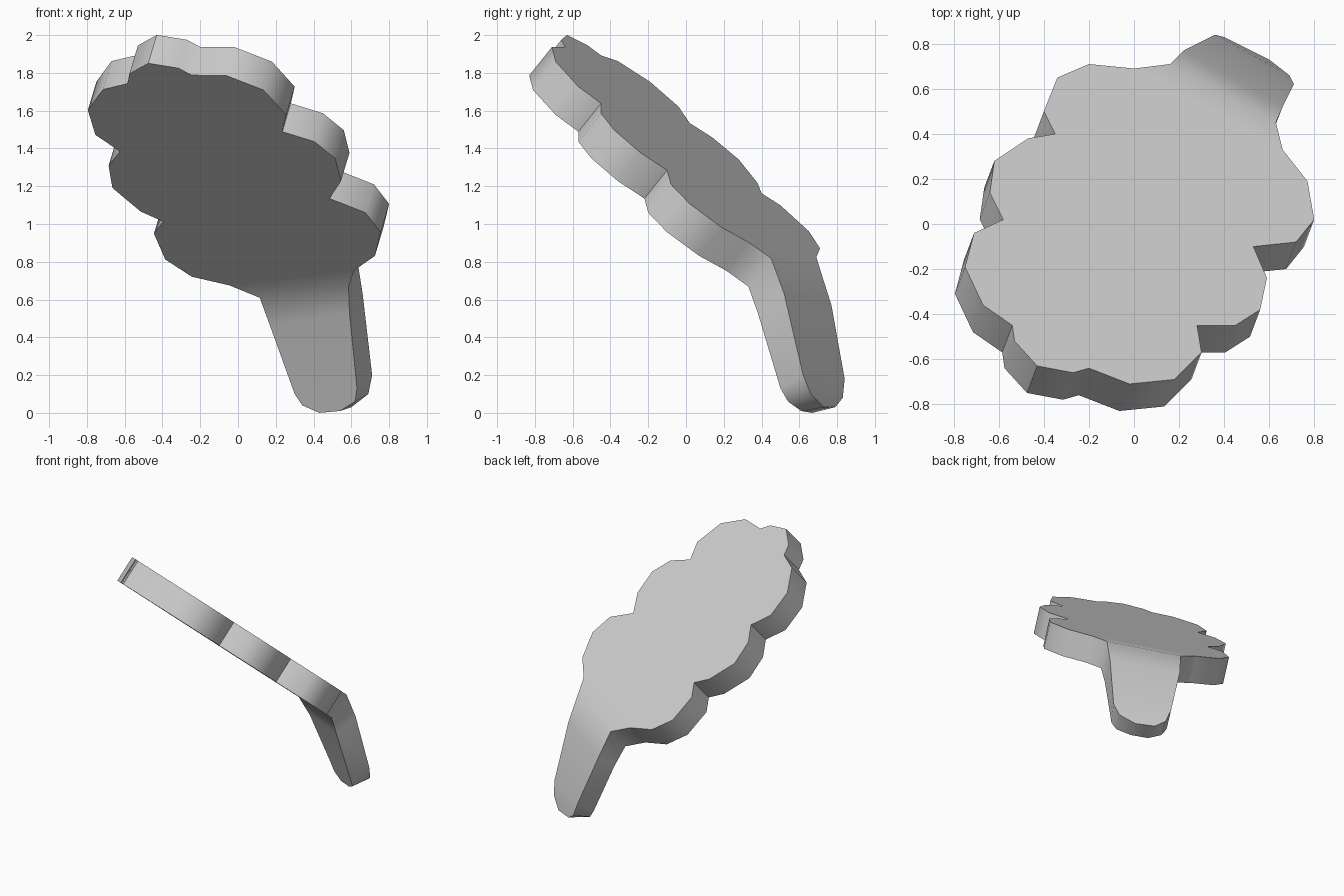
import bpy, bmesh, math
from mathutils import Vector

cube = bpy.data.objects.get("Cube")
if cube:
    bpy.data.objects.remove(cube, do_unlink=True)

mat = bpy.data.materials.new("light_grey")
mat.use_nodes = True
grey = (0.6, 0.6, 0.6, 1)
mat.diffuse_color = grey
for node in mat.node_tree.nodes:
    if node.type == "BSDF_PRINCIPLED":
        node.inputs["Base Color"].default_value = grey

# Scalloped outline of the tilted head seen from above, from the right of the
# handle round to its left
outline = [
    (.63, .45), (.66, .33), (.77, .19), (.8, .02), (.72, -.08), (.53, -.1),
    (.59, -.24), (.56, -.38), (.45, -.45), (.28, -.45), (.3, -.57), (.18, -.69),
    (-.02, -.71), (-.2, -.64), (-.27, -.66), (-.43, -.63), (-.53, -.52),
    (-.54, -.45), (-.67, -.36), (-.75, -.19), (-.71, -.04), (-.58, .02),
    (-.64, .14), (-.62, .28), (-.47, .38), (-.35, .4), (-.4, .5), (-.34, .65),
    (-.2, .71), (0, .69), (.16, .71)]

# Handle sections: upper left, upper right, lower left, lower right
sections = [
    ((.22, .77, .57), (.66, .52, .63), (.17, .65, .46), (.59, .38, .53)),
    ((.36, .84, .18), (.71, .62, .2), (.3, .72, .1), (.63, .5, .13)),
    ((.4, .83, .08), (.69, .66, .1), (.34, .71, .04), (.62, .54, .06)),
    ((.47, .79, .03), (.6, .73, .03), (.43, .67, 0), (.54, .61, .01))]

bm = bmesh.new()
thickness = Vector((-.045, -.12, -.15))


def head_point(x, y):
    return Vector((x, y, 1.37 - .31 * x - .79 * y))


def skin(head, left, right):
    """One side of the slab: head, bend and handle. Returns its full border."""
    rim = [bm.verts.new(p) for p in head]
    left = [rim[-1]] + [bm.verts.new(p) for p in left]
    right = [rim[0]] + [bm.verts.new(p) for p in right]
    bm.faces.new(rim[1:-1])
    bm.faces.new((rim[-2], rim[-1], rim[0], rim[1]))
    for i in range(len(left) - 1):
        bm.faces.new((left[i], left[i + 1], right[i + 1], right[i]))
    return rim + left[1:] + right[:0:-1]


top_head = [head_point(*p) for p in outline]
under_head = [p + thickness for p in top_head]
top = skin(top_head, [s[0] for s in sections], [s[1] for s in sections])
under = skin(under_head, [s[2] for s in sections], [s[3] for s in sections])

# Side wall joining both skins
for i in range(len(top)):
    bm.faces.new((top[i - 1], top[i], under[i], under[i - 1]))
bmesh.ops.recalc_face_normals(bm, faces=bm.faces)

mesh = bpy.data.meshes.new("scalloped_head_and_handle")
bm.to_mesh(mesh)
bm.free()
mesh.materials.append(mat)
obj = bpy.data.objects.new("scalloped_head_and_handle", mesh)
bpy.context.collection.objects.link(obj)

bpy.ops.object.select_all(action="DESELECT")
obj.select_set(True)
bpy.context.view_layer.objects.active = obj
bpy.ops.object.shade_smooth_by_angle(angle=math.radians(45))
